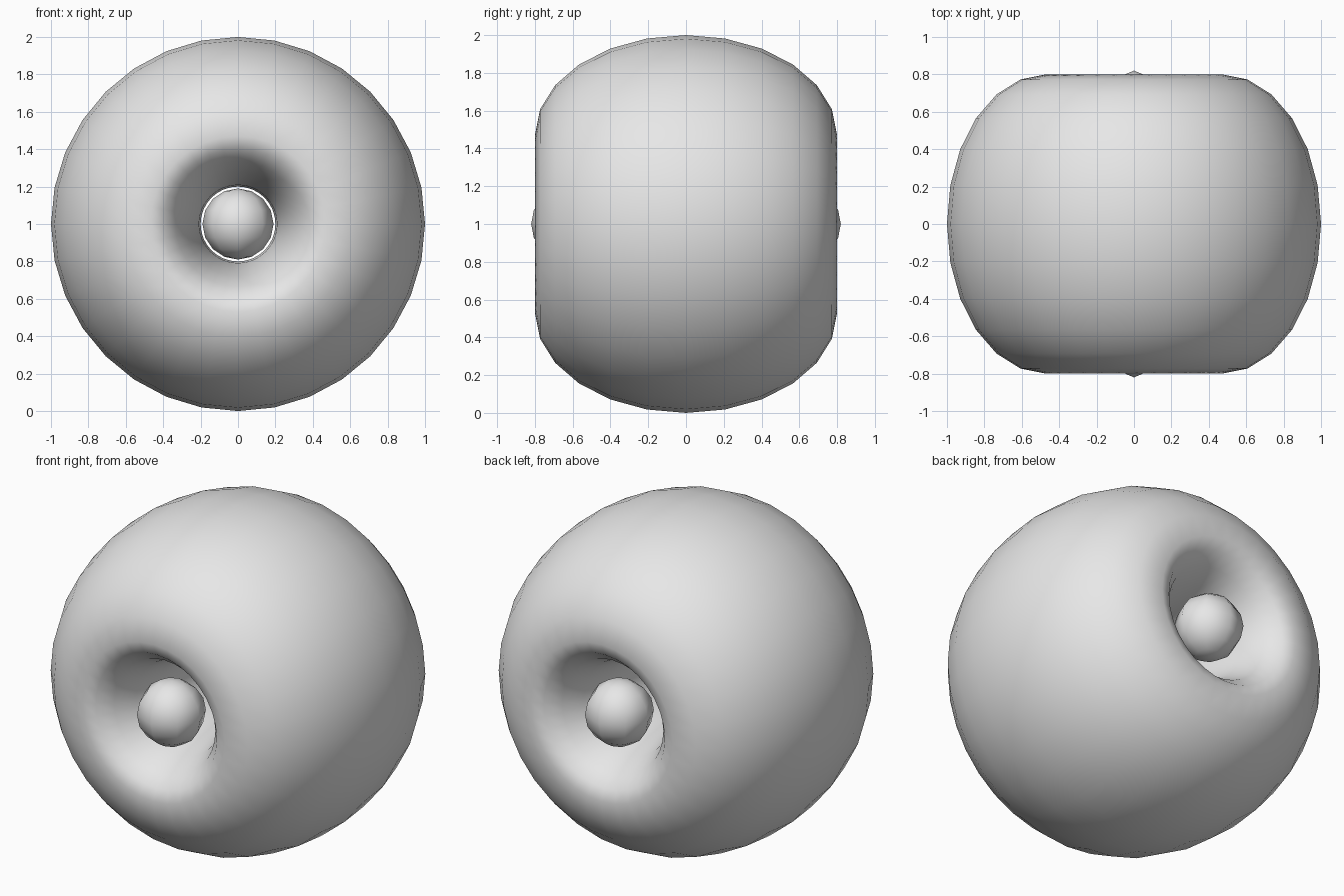
import bpy, bmesh
from math import sin, cos, tau
from mathutils import Vector

cube = bpy.data.objects.get("Cube")
if cube:
    bpy.data.objects.remove(cube)

grey = bpy.data.materials.new("light_grey")
grey.use_nodes = True
colour = (0.8, 0.8, 0.8, 1)
grey.diffuse_color = colour
grey.node_tree.nodes["Principled BSDF"].inputs["Base Color"].default_value = colour

CENTRE = Vector((0, 0, 1))


def add_object(name, bm, location):
    bmesh.ops.recalc_face_normals(bm, faces=bm.faces)
    for face in bm.faces:
        face.smooth = True
    mesh = bpy.data.meshes.new(name)
    bm.to_mesh(mesh)
    bm.free()
    mesh.materials.append(grey)
    obj = bpy.data.objects.new(name, mesh)
    obj.location = location
    bpy.context.collection.objects.link(obj)
    return obj


# Thick ring: a wide section, steeper towards the hole, spun about the y axis
CREST, OUTER, INNER, HALF_DEPTH = 0.47, 0.53, 0.27, 0.8
SECTION, STEPS = 24, 32
bm = bmesh.new()
points = []
for i in range(SECTION):
    a = tau * i / SECTION
    reach = OUTER if cos(a) > 0 else INNER
    points.append(bm.verts.new((CREST + reach * cos(a), HALF_DEPTH * sin(a), 0)))
edges = [bm.edges.new((points[i - 1], points[i])) for i in range(SECTION)]
bmesh.ops.spin(bm, geom=points + edges, cent=(0, 0, 0), axis=(0, 1, 0),
               angle=tau, steps=STEPS, use_duplicate=False)
bmesh.ops.remove_doubles(bm, verts=bm.verts, dist=0.0005)
add_object("ring_body", bm, CENTRE)

# Small faceted ball in each mouth of the hole
for name, side in (("front_ball", -1), ("back_ball", 1)):
    bm = bmesh.new()
    bmesh.ops.create_uvsphere(bm, u_segments=8, v_segments=8, radius=0.19)
    add_object(name, bm, CENTRE + Vector((0, side * 0.63, 0)))
